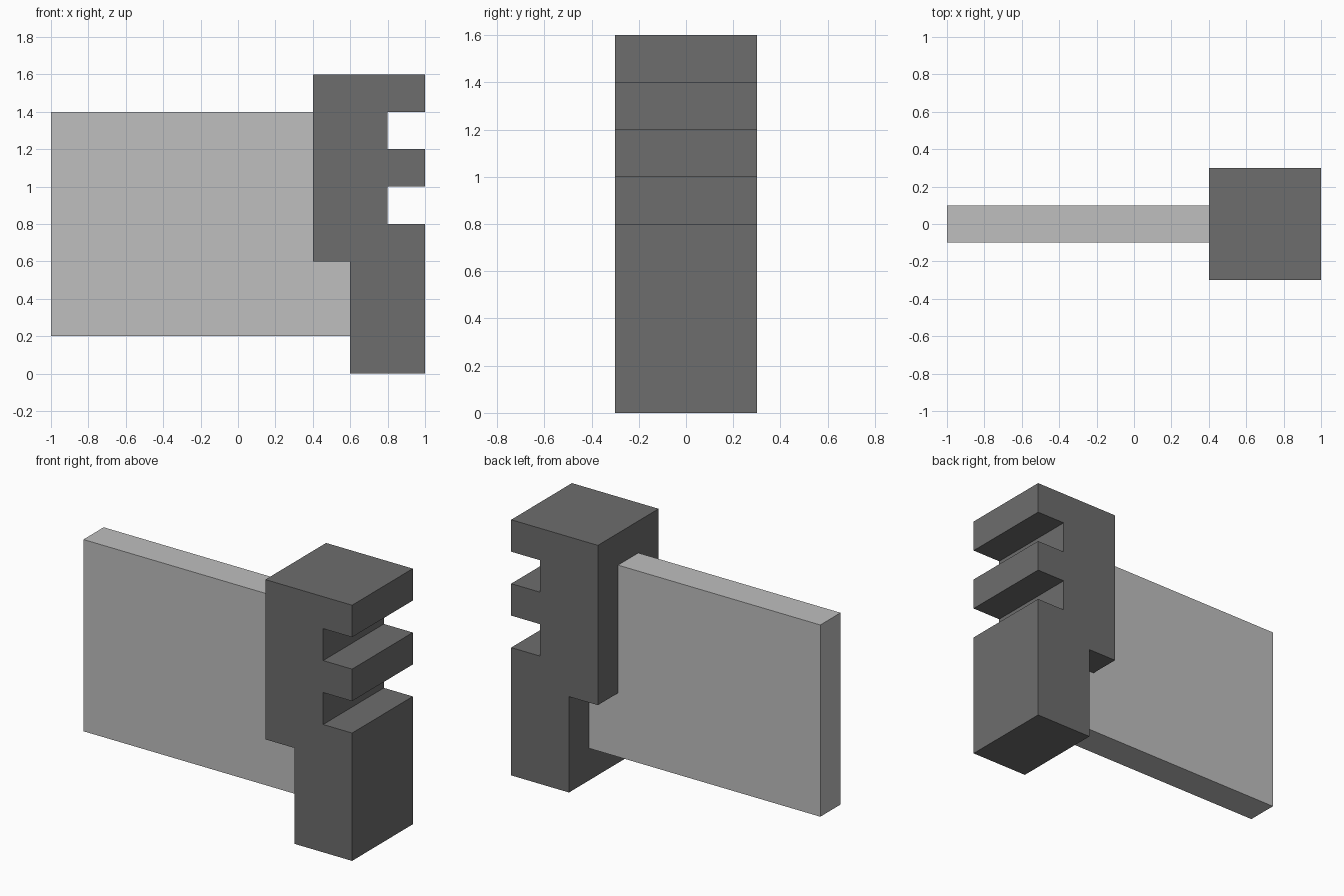
import bpy
import bmesh

cube = bpy.data.objects.get("Cube")
if cube:
    bpy.data.objects.remove(cube, do_unlink=True)


def make_material(name, grey):
    colour = (grey, grey, grey, 1.0)
    mat = bpy.data.materials.new(name)
    mat.use_nodes = True
    mat.diffuse_color = colour
    for node in mat.node_tree.nodes:
        if node.type == "BSDF_PRINCIPLED":
            node.inputs["Base Color"].default_value = colour
    return mat


def extrude_profile(name, outline, depth, mat):
    """Extrude an x-z outline along y, centred on y = 0."""
    bm = bmesh.new()
    face = bm.faces.new([bm.verts.new((x, -depth / 2, z)) for x, z in outline])
    result = bmesh.ops.extrude_face_region(bm, geom=[face])
    moved = [g for g in result["geom"] if isinstance(g, bmesh.types.BMVert)]
    bmesh.ops.translate(bm, verts=moved, vec=(0, depth, 0))
    bmesh.ops.recalc_face_normals(bm, faces=bm.faces)
    mesh = bpy.data.meshes.new(name)
    bm.to_mesh(mesh)
    bm.free()
    mesh.materials.append(mat)
    obj = bpy.data.objects.new(name, mesh)
    bpy.context.collection.objects.link(obj)
    return obj


light_grey = make_material("light grey", 0.52)
dark_grey = make_material("dark grey", 0.153)

# Block: stepped on the inner side, two notches on the outer side
block = [(0.6, 0), (1, 0)]
for notch_bottom in (0.8, 1.2):
    notch_top = notch_bottom + 0.2
    block += [(1, notch_bottom), (0.8, notch_bottom), (0.8, notch_top), (1, notch_top)]
block += [(1, 1.6), (0.4, 1.6), (0.4, 0.6), (0.6, 0.6)]
extrude_profile("notched_block", block, 0.6, dark_grey)

# Panel: thin slab fitted against the step of the block
panel = [(-1, 0.2), (0.6, 0.2), (0.6, 0.6), (0.4, 0.6), (0.4, 1.4), (-1, 1.4)]
extrude_profile("flat_panel", panel, 0.2, light_grey)
